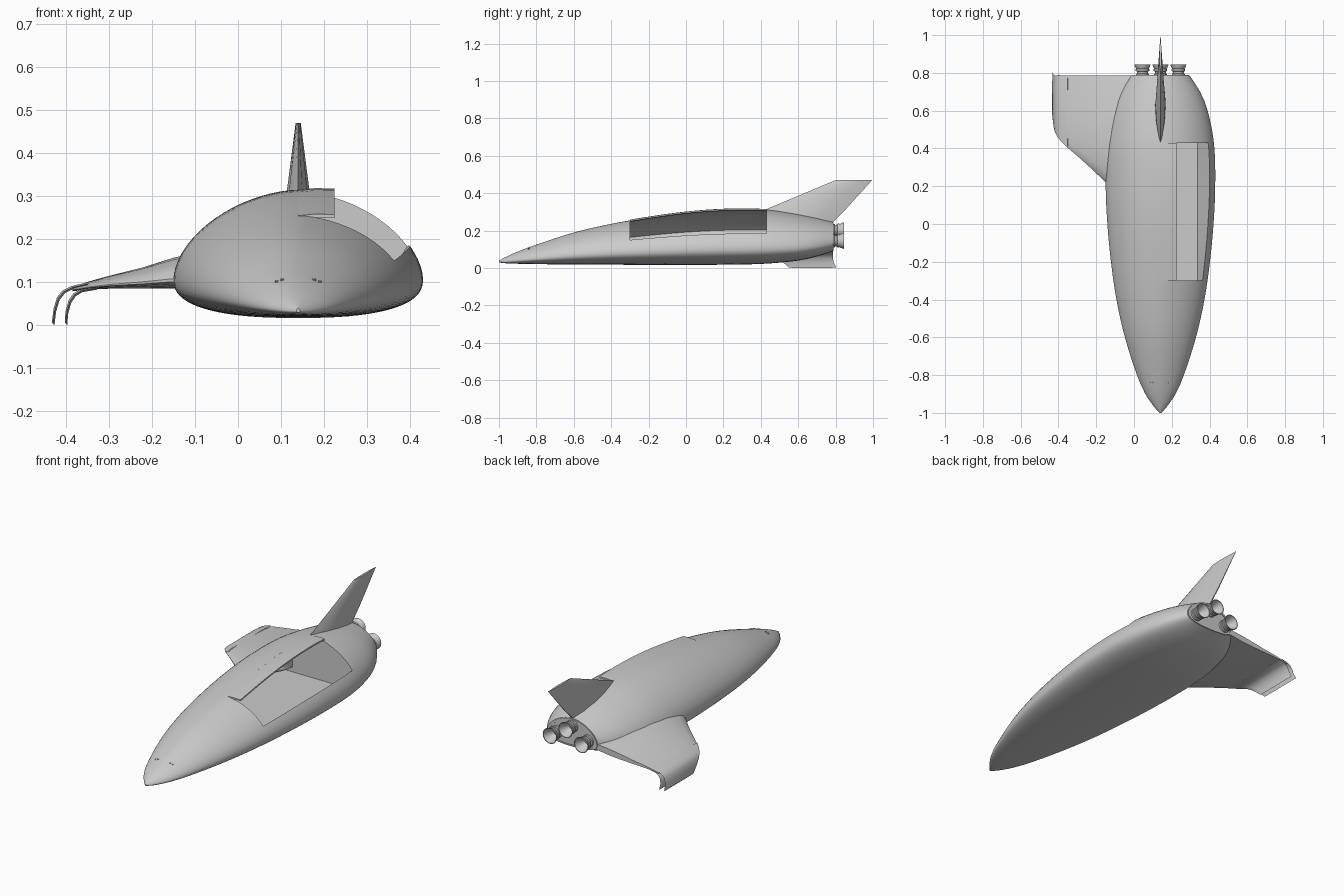
import bpy, bmesh, math
from mathutils import Vector, Matrix

if "Cube" in bpy.data.objects:
    bpy.data.objects.remove(bpy.data.objects["Cube"])

CX = 0.14  # centre line of the fuselage


def finish(name, bm, angle=35):
    bmesh.ops.recalc_face_normals(bm, faces=bm.faces)
    me = bpy.data.meshes.new(name)
    bm.to_mesh(me)
    bm.free()
    ob = bpy.data.objects.new(name, me)
    bpy.context.collection.objects.link(ob)
    smooth(ob, angle)
    return ob


def smooth(ob, angle=35):
    bpy.ops.object.select_all(action='DESELECT')
    ob.select_set(True)
    bpy.context.view_layer.objects.active = ob
    bpy.ops.object.shade_smooth_by_angle(angle=math.radians(angle))


def loft(name, rings, angle=35, caps=True):
    bm = bmesh.new()
    vs = [[bm.verts.new(p) for p in r] for r in rings]
    n = len(rings[0])
    for a, b in zip(vs, vs[1:]):
        for i in range(n):
            j = (i + 1) % n
            bm.faces.new((a[i], a[j], b[j], b[i]))
    if caps:
        bm.faces.new(vs[0])
        bm.faces.new(vs[-1])
    return finish(name, bm, angle)


# Fuselage stations: y, half width, top z, bottom z
ST = [(-1, .004, .040, .030), (-.97, .032, .056, .026), (-.9, .080, .088, .023),
      (-.8, .124, .125, .021), (-.6, .188, .190, .019), (-.4, .233, .236, .018),
      (-.2, .262, .271, .017), (0, .281, .298, .017), (.2, .290, .313, .018),
      (.42, .284, .312, .023), (.6, .250, .288, .040), (.7, .210, .267, .062),
      (.785, .155, .245, .090)]


def station(y):
    k = max(i for i in range(len(ST) - 1) if ST[i][0] <= y + 1e-6)
    p1, p2 = ST[k], ST[k + 1]
    h = p2[0] - p1[0]
    t = (y - p1[0]) / h

    def slope(i, c):
        a, b = ST[max(i - 1, 0)], ST[min(i + 1, len(ST) - 1)]
        return (b[c] - a[c]) / (b[0] - a[0])
    out = []
    for c in (1, 2, 3):
        m1, m2 = slope(k, c) * h, slope(k + 1, c) * h
        out.append((2*t**3 - 3*t*t + 1) * p1[c] + (t**3 - 2*t*t + t) * m1
                   + (3*t*t - 2*t**3) * p2[c] + (t**3 - t*t) * m2)
    return out


def upper_z(y, u):
    w, top, bot = station(y)
    zc = bot + .3 * (top - bot)
    return zc + (top - zc) * max(0, 1 - abs(u) ** 1.75) ** (1 / 1.75)


def hull_ring(y, n=72):
    w, top, bot = station(y)
    zc = bot + .3 * (top - bot)
    pts = []
    for i in range(n):
        a = 2 * math.pi * i / n
        c, s = math.cos(a), math.sin(a)
        e, h = (2 / 1.75, top - zc) if s >= 0 else (2 / 2.5, zc - bot)
        pts.append((CX + w * math.copysign(abs(c) ** e, c), y,
                    zc + h * math.copysign(abs(s) ** e, s)))
    return pts


ys = [-1, -.99, -.98, -.97, -.95, -.925, -.9, -.85] + [-.8 + .05 * i for i in range(31)] + [.74, .785]
hull = loft("fuselage", [hull_ring(y) for y in ys])


# Cargo bay, open on the right and roofed by the closed left door
def bay_ring(y):
    w, top, bot = station(y)
    lip = .895
    pts = [(CX + .195, y, .08), (CX + lip * w, y, upper_z(y, lip)),
           (CX + .45, y, upper_z(y, lip) + .03), (CX + .45, y, .42), (CX, y, .42)]
    for u in (0, -.15, -.3, -.45, -.6, -.72, -.82):
        pts.append((CX + u * w, y, upper_z(y, u) - .007))
    return pts + [(CX - .195, y, .08)]


cutter = loft("bay_cutter", [bay_ring(-.3 + .73 * i / 10) for i in range(11)])
cutter.hide_render = True
mod = hull.modifiers.new("bay", 'BOOLEAN')
mod.operation = 'DIFFERENCE'
mod.solver = 'EXACT'
mod.object = cutter
dg = bpy.context.evaluated_depsgraph_get()
cut_mesh = bpy.data.meshes.new_from_object(hull.evaluated_get(dg))
hull.modifiers.clear()
hull.data = cut_mesh
bpy.data.objects.remove(cutter)
smooth(hull, 30)

# Folded bay door panel beside the centre line
rings = []
for i in range(11):
    y = -.3 + .73 * i / 10
    z = station(y)[1]
    top = [(CX, y, z), (CX + .04, y, z + .004), (CX + .085, y, z + .003)]
    rings.append(top + [(x, y, zz - .008) for x, y, zz in reversed(top)])
loft("bay_door", rings)


# Left wing: x, leading edge y, lower z, thickness
def wing_ring(x, yl, zl, th, yt=.785):
    f = ((0, .1), (.03, .4), (.1, .65), (.25, .92), (.45, 1), (.7, .85), (1, .4))
    low = [(x, yl + (yt - yl) * t, zl + th * .25 * (1 - h)) for t, h in f]
    up = [(x, yl + (yt - yl) * t, zl + th * (.25 + .75 * h)) for t, h in f]
    return low + up[::-1]


loft("wing", [wing_ring(*s) for s in (
    (.03, .34, .105, .075), (-.08, .18, .088, .085), (-.15, .22, .085, .072),
    (-.22, .288, .085, .050), (-.30, .36, .085, .030), (-.35, .402, .083, .018),
    (-.385, .437, .079, .010))])


# Drooping twin wing tip skins
def tip(name, path):
    rings = []
    for (x, z, yl) in path:
        yt = .785 + max(0, .04 - z) * .5
        d = .003
        rings.append([(x, yl, z), (x - d, yl + .03, z + d), (x - d, yt - .05, z + d),
                      (x, yt, z), (x + d, yt - .05, z - d), (x + d, yl + .03, z - d)])
    loft(name, rings, 50)


tip("wing_tip_outer", [(-.35, .096, .402), (-.385, .088, .437), (-.405, .078, .46),
                       (-.418, .062, .485), (-.426, .035, .515), (-.430, .003, .55)])
tip("wing_tip_inner", [(-.33, .086, .40), (-.365, .080, .43), (-.38, .071, .46),
                       (-.391, .055, .49), (-.398, .03, .52), (-.400, .003, .55)])


# Tail fin
def fin_ring(z, y0, y1, half):
    f = ((0, 0), (.08, .35), (.25, .8), (.5, 1), (.75, .7), (1, .1))
    r = [(CX + half * h, y0 + (y1 - y0) * t, z) for t, h in f]
    l = [(CX - half * h, y0 + (y1 - y0) * t, z) for t, h in f[1:]]
    return r + l[::-1]


loft("tail_fin", [fin_ring(.22, .46, .765, .03), fin_ring(.245, .45, .785, .03),
                  fin_ring(.315, .43, .855, .026), fin_ring(.47, .80, .995, .006)])


# Engine bells: (y, radius) profile spun around y, hollow inside
BELL = ((.77, .034), (.795, .034), (.797, .028), (.808, .030), (.81, .036), (.82, .036),
        (.822, .033), (.828, .037), (.845, .043), (.845, .039), (.82, .030), (.79, .015))
for name, x, z in (("engine_left", CX - .095, .145), ("engine_right", CX + .095, .145),
                   ("engine_top", CX, .202)):
    loft(name, [[(x + r * math.cos(a), y, z + r * math.sin(a))
                 for a in (2 * math.pi * i / 28 for i in range(28))] for y, r in BELL])

# Base frame around the engines
rim = hull_ring(.785)
mid = Vector((CX, .785, .155))
frame = [[mid + (Vector(p) - mid) * s + Vector((0, dy, 0)) for p in rim]
         for s, dy in ((.98, -.01), (.98, .004), (.88, .004), (.88, -.01))]
loft("engine_base_frame", frame, caps=False)

# Nose thruster ports
for i, dx in enumerate((-.05, -.037, .037, .05)):
    y = -.84
    u = dx / station(y)[0]
    bm = bmesh.new()
    bmesh.ops.create_cone(bm, cap_ends=True, segments=12, radius1=.0045, radius2=.0045, depth=.006,
                          matrix=Matrix.Translation((CX + dx, y, upper_z(y, u)))
                          @ Matrix.Rotation(math.radians(25), 4, 'X'))
    finish("nose_thruster_%d" % (i + 1), bm)
